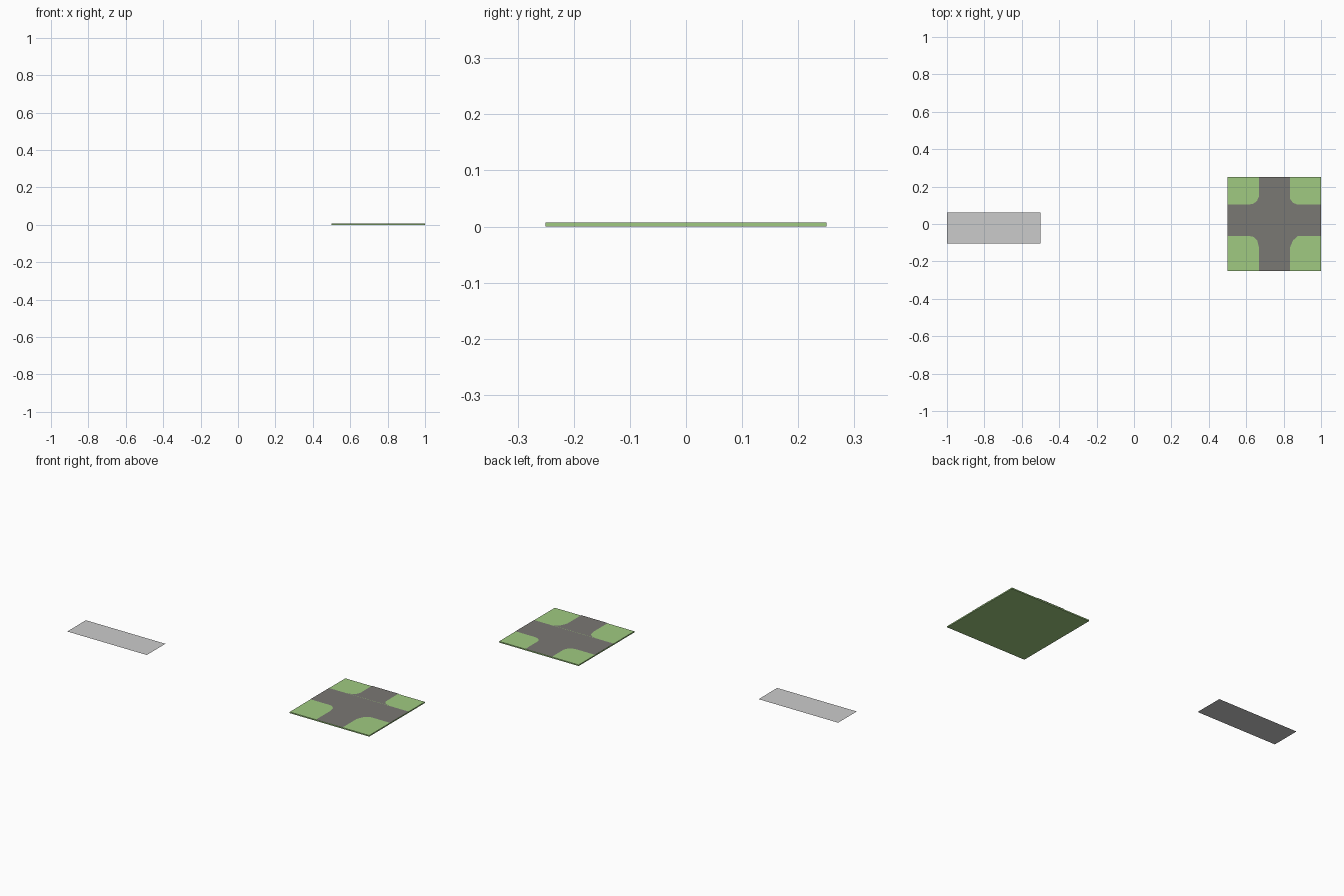
import bpy, bmesh

if "Cube" in bpy.data.objects:
    bpy.data.objects.remove(bpy.data.objects["Cube"])


def material(name, rgb):
    m = bpy.data.materials.new(name)
    m.diffuse_color = (*rgb, 1)
    m.use_nodes = True
    m.node_tree.nodes["Principled BSDF"].inputs["Base Color"].default_value = m.diffuse_color
    return m


def sheet(name, outline, z, mat=None, depth=0):
    """Flat polygon facing up; depth pulls it down into a closed slab."""
    bm = bmesh.new()
    top = bm.faces.new([bm.verts.new((x, y, z)) for x, y in outline])
    bm.normal_update()
    if top.normal.z < 0:
        top.normal_flip()
    if depth:
        bottom = bmesh.ops.extrude_face_region(bm, geom=[top], use_keep_orig=True)
        verts = [v for v in bottom["geom"] if isinstance(v, bmesh.types.BMVert)]
        bmesh.ops.translate(bm, verts=verts, vec=(0, 0, -depth))
        bmesh.ops.recalc_face_normals(bm, faces=bm.faces[:])
    me = bpy.data.meshes.new(name)
    bm.to_mesh(me)
    bm.free()
    ob = bpy.data.objects.new(name, me)
    bpy.context.collection.objects.link(ob)
    if mat:
        me.materials.append(mat)
    return ob


def rect(x0, x1, y0, y1):
    return [(x0, y0), (x1, y0), (x1, y1), (x0, y1)]


grass = material("grass", (0.35, 0.59, 0.22))
asphalt = material("asphalt", (0.195, 0.188, 0.172))

# road edges
XL, XR = 0.667, 0.834
YS, YN = -0.064, 0.103

# grass tile
sheet("grass_tile", rect(0.5, 1, -0.25, 0.25), 0.0068, grass, 0.0068)

# straight road across the tile
sheet("main_road", rect(0.5, 1, YS, YN), 0.0078, asphalt)

# side roads, flared where they meet the main road
sheet("north_road", [(0.61, YN), (0.876, YN), (0.85, 0.113), (XR, 0.135),
                     (XR, 0.25), (XL, 0.25), (XL, 0.145), (0.658, 0.124),
                     (0.64, 0.109)], 0.0088, asphalt)
sheet("south_road", [(0.615, YS), (0.64, -0.069), (0.659, -0.087), (XL, -0.12),
                     (XL, -0.25), (XR, -0.25), (XR, -0.125), (0.85, -0.088),
                     (0.876, YS)], 0.0088, asphalt)

# loose road strip lying beside the tile
sheet("spare_road", rect(-1, -0.5, -0.105, 0.062), 0.0075)
